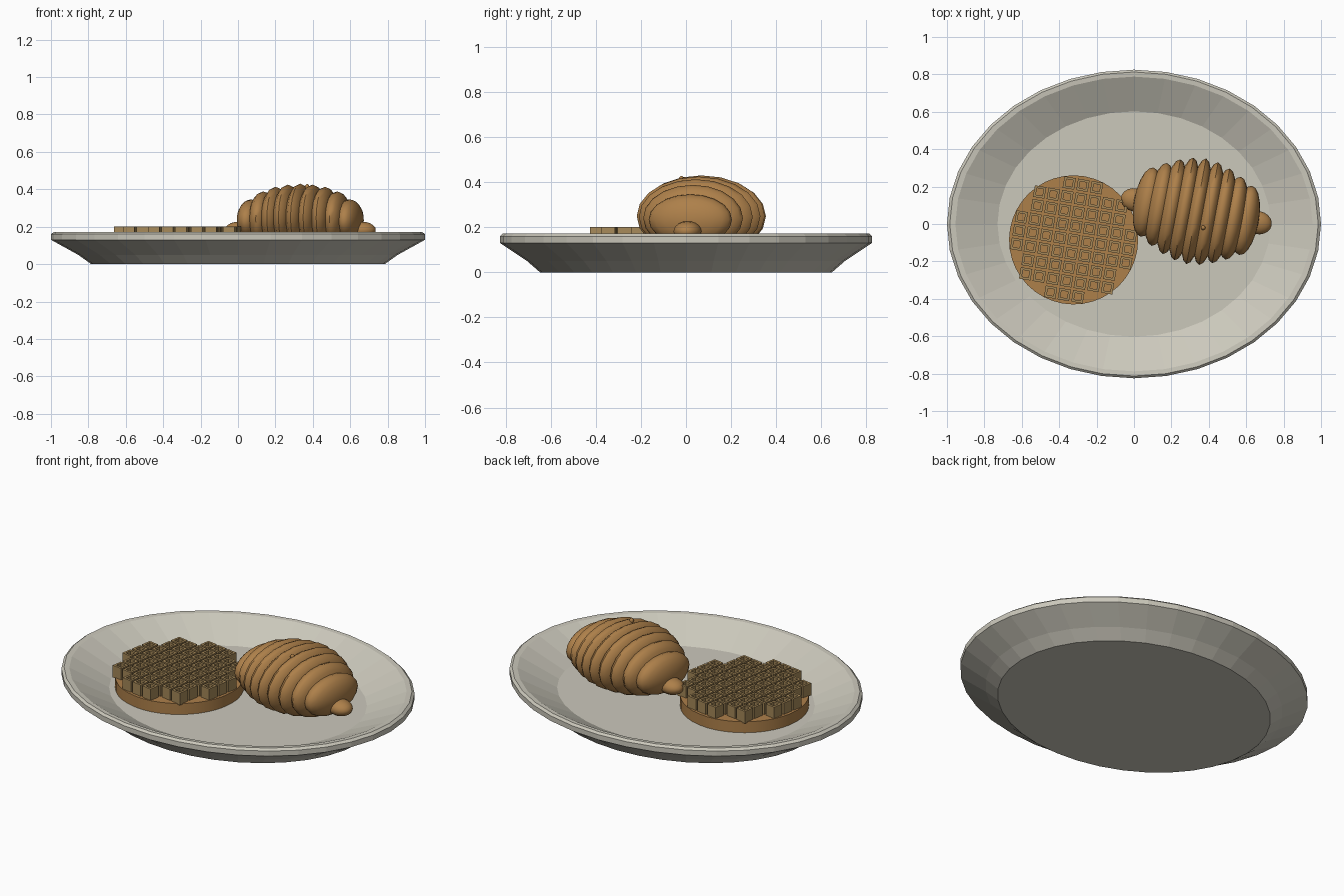
import bpy, bmesh, math
from mathutils import Matrix, Vector

cube = bpy.data.objects.get("Cube")
if cube:
    bpy.data.objects.remove(cube, do_unlink=True)


def material(name, rgb):
    m = bpy.data.materials.new(name)
    m.use_nodes = True
    m.diffuse_color = (*rgb, 1)
    m.node_tree.nodes["Principled BSDF"].inputs["Base Color"].default_value = (*rgb, 1)
    return m


ceramic = material("warm white ceramic", (0.60, 0.58, 0.50))
crust = material("baked brown", (0.42, 0.215, 0.068))
golden = material("golden waffle", (0.38, 0.25, 0.10))


def lathe(bm, profile, sides, matrix=Matrix(), phase=0.0, caps=True):
    """Revolve (radius, height) points around z; optionally cap both ends."""
    rings = []
    for r, z in profile:
        ring = []
        for i in range(sides):
            a = phase + math.tau * i / sides
            ring.append(bm.verts.new(matrix @ Vector((r * math.cos(a), r * math.sin(a), z))))
        rings.append(ring)
    for low, high in zip(rings, rings[1:]):
        for i in range(sides):
            j = (i + 1) % sides
            bm.faces.new((low[i], low[j], high[j], high[i]))
    if caps:
        bm.faces.new(rings[0][::-1])
        bm.faces.new(rings[-1])


def finish(bm, name, mat, smooth=False):
    mesh = bpy.data.meshes.new(name)
    bm.to_mesh(mesh)
    bm.free()
    mesh.materials.append(mat)
    obj = bpy.data.objects.new(name, mesh)
    bpy.context.collection.objects.link(obj)
    if smooth:
        bpy.ops.object.select_all(action="DESELECT")
        obj.select_set(True)
        bpy.context.view_layer.objects.active = obj
        bpy.ops.object.shade_smooth_by_angle(angle=math.radians(50))
    return obj


def ellipsoid(name, center, radii, turn, mat):
    bm = bmesh.new()
    m = Matrix.Translation(center) @ Matrix.Rotation(turn, 4, "Z")
    m = m @ Matrix.Diagonal((*radii, 1)) @ Matrix.Rotation(math.pi / 2, 4, "Y")
    bmesh.ops.create_uvsphere(bm, u_segments=20, v_segments=10, radius=1, matrix=m)
    return finish(bm, name, mat, smooth=True)


# Oval plate: foot, flared wall, rim and sunken floor
bm = bmesh.new()
lathe(bm, [(0.785, 0), (0.855, 0.05), (1, 0.13), (1, 0.16), (0.985, 0.172),
           (0.955, 0.17), (0.73, 0.07)], 36, Matrix.Diagonal((1, 0.825, 1, 1)))
finish(bm, "plate", ceramic)

# Waffle: round base with a turned grid of square pockets
tilt = math.radians(-9.7)
waffle = Matrix.Translation((-0.323, -0.085, 0)) @ Matrix.Rotation(tilt, 4, "Z")
bm = bmesh.new()
lathe(bm, [(0.345, 0.07), (0.345, 0.135)], 40, waffle)
finish(bm, "waffle_base", crust, smooth=True)

pitch, outer, inner = 0.074, 0.031 * math.sqrt(2), 0.018 * math.sqrt(2)
bm = bmesh.new()
for i in range(-4, 5):
    for j in range(-4, 5):
        if i * i + j * j <= 18:
            spot = waffle @ Matrix.Translation((i * pitch, j * pitch, 0))
            lathe(bm, [(outer, 0.13), (outer, 0.202), (inner, 0.202), (inner, 0.13)],
                  4, spot, math.pi / 4, caps=False)
finish(bm, "waffle_pockets", golden)

# Croissant: overlapping ribs, largest in the middle
middle = Vector((0.333, 0.068, 0))
turn = math.radians(-10.5)
along = Vector((math.cos(turn), math.sin(turn), 0))
widths = [0.287, 0.279, 0.257, 0.225, 0.188]
heights = [0.18, 0.176, 0.167, 0.147, 0.112]
for k in range(-4, 5):
    n = abs(k)
    center = middle + along * (k * 0.067)
    center.z = 0.25 - 0.001 * n * n
    ellipsoid(f"croissant_rib_{k + 5}", center,
              (0.062 + 0.002 * n, widths[n], heights[n]), turn, crust)

# Croissant end tips
for name, side in (("right", -1), ("left", 1)):
    center = middle + along * (side * 0.335)
    center.z = 0.182
    ellipsoid(f"croissant_tip_{name}", center, (0.075, 0.062, 0.045), turn, crust)

# Loose crumbs stuck to the crust
for n, spot in enumerate([(0.09, -0.08, 0.26), (0.37, -0.02, 0.412), (0.63, 0.17, 0.26)]):
    ellipsoid(f"crumb_{n + 1}", Vector(spot), (0.012, 0.012, 0.016), turn, crust)
